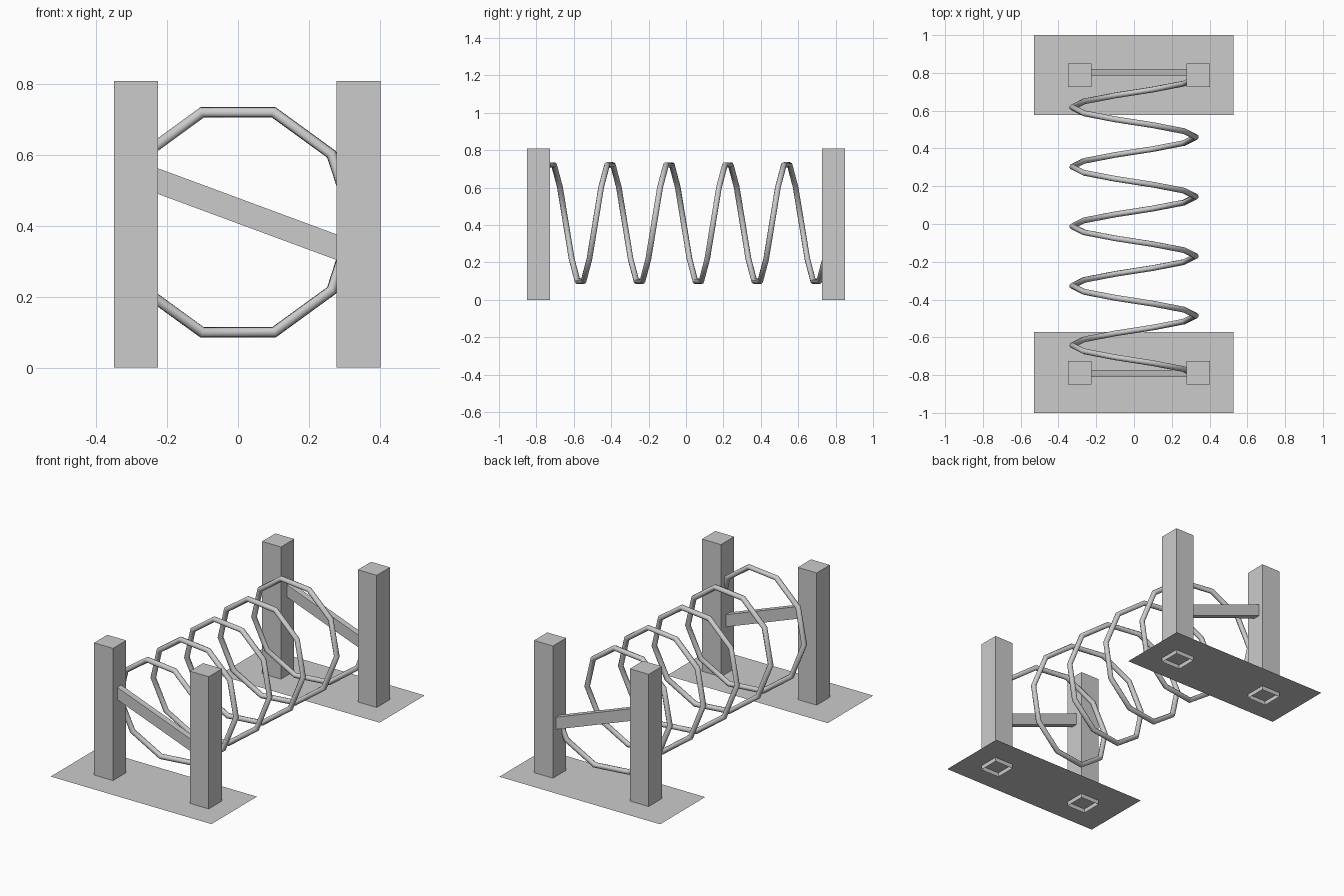
import bpy, bmesh, math
from mathutils import Matrix, Vector

cube = bpy.data.objects.get("Cube")
if cube:
    bpy.data.objects.remove(cube, do_unlink=True)

# Single grey material
GREY = (0.6, 0.6, 0.6, 1.0)
grey = bpy.data.materials.new("plain grey")
grey.use_nodes = True
grey.diffuse_color = GREY
bsdf = next(n for n in grey.node_tree.nodes if n.type == 'BSDF_PRINCIPLED')
bsdf.inputs["Base Color"].default_value = GREY


def add_mesh(name, mesh):
    mesh.materials.clear()
    mesh.materials.append(grey)
    obj = bpy.data.objects.new(name, mesh)
    bpy.context.collection.objects.link(obj)
    return obj


def box(name, centre, size, tilt=0.0, open_bottom=False):
    bm = bmesh.new()
    bmesh.ops.create_cube(bm, size=1)
    if open_bottom:
        low = [f for f in bm.faces if f.normal.z < -0.9]
        bmesh.ops.delete(bm, geom=low, context='FACES_ONLY')
    bm.transform(Matrix.Translation(centre) @ Matrix.Rotation(tilt, 4, 'Y')
                 @ Matrix.Diagonal((*size, 1)))
    mesh = bpy.data.meshes.new(name)
    bm.to_mesh(mesh)
    bm.free()
    return add_mesh(name, mesh)


def sheet(name, x0, x1, y0, y1, z):
    mesh = bpy.data.meshes.new(name)
    mesh.from_pydata([(x0, y0, z), (x1, y0, z), (x1, y1, z), (x0, y1, z)],
                     [], [(0, 1, 2, 3)])
    return add_mesh(name, mesh)


# Thin ground sheets, with the hollow post feet poking through
sheet("front_base", -0.53, 0.526, -1.0, -0.573, 0.025)
sheet("back_base", -0.53, 0.526, 0.577, 1.0, 0.025)

POST = 0.124
HEIGHT = 0.81
for end, y, bar_y in (("front", -0.788, -0.791), ("back", 0.788, 0.802)):
    # Upright posts
    for side, x in (("right", -0.288), ("left", 0.341)):
        box(f"{end}_{side}_post", (x, y, HEIGHT / 2), (POST, POST, HEIGHT),
            open_bottom=True)
    # Sloping crossbar, ends buried in the posts
    box(f"{end}_crossbar", (0.027, bar_y, 0.433), (0.6, 0.037, 0.068),
        tilt=math.atan(0.37))

# Ten-sided coil, five turns between the end frames
SIDES, TURNS = 10, 5
RADIUS, PITCH, START = 0.327, 0.315, -0.8
curve = bpy.data.curves.new("coil_path", 'CURVE')
curve.dimensions = '3D'
curve.bevel_depth = 0.0155
curve.bevel_resolution = 2
curve.use_fill_caps = True
spline = curve.splines.new('POLY')
count = SIDES * TURNS + 1
spline.points.add(count - 1)
for i, point in enumerate(spline.points):
    a = math.tau * i / SIDES
    point.co = (RADIUS * math.cos(a), START + PITCH * i / SIDES,
                0.41 + RADIUS * math.sin(a), 1)

# Turn the path into a mesh tube
path = bpy.data.objects.new("coil_path", curve)
bpy.context.collection.objects.link(path)
bpy.context.view_layer.update()
depsgraph = bpy.context.evaluated_depsgraph_get()
tube = bpy.data.meshes.new_from_object(path.evaluated_get(depsgraph))
bpy.data.objects.remove(path, do_unlink=True)
coil = add_mesh("coil", tube)

# Smooth around the tube, sharp at nothing but the caps
bpy.ops.object.select_all(action='DESELECT')
coil.select_set(True)
bpy.context.view_layer.objects.active = coil
bpy.ops.object.shade_smooth_by_angle(angle=math.radians(50))
